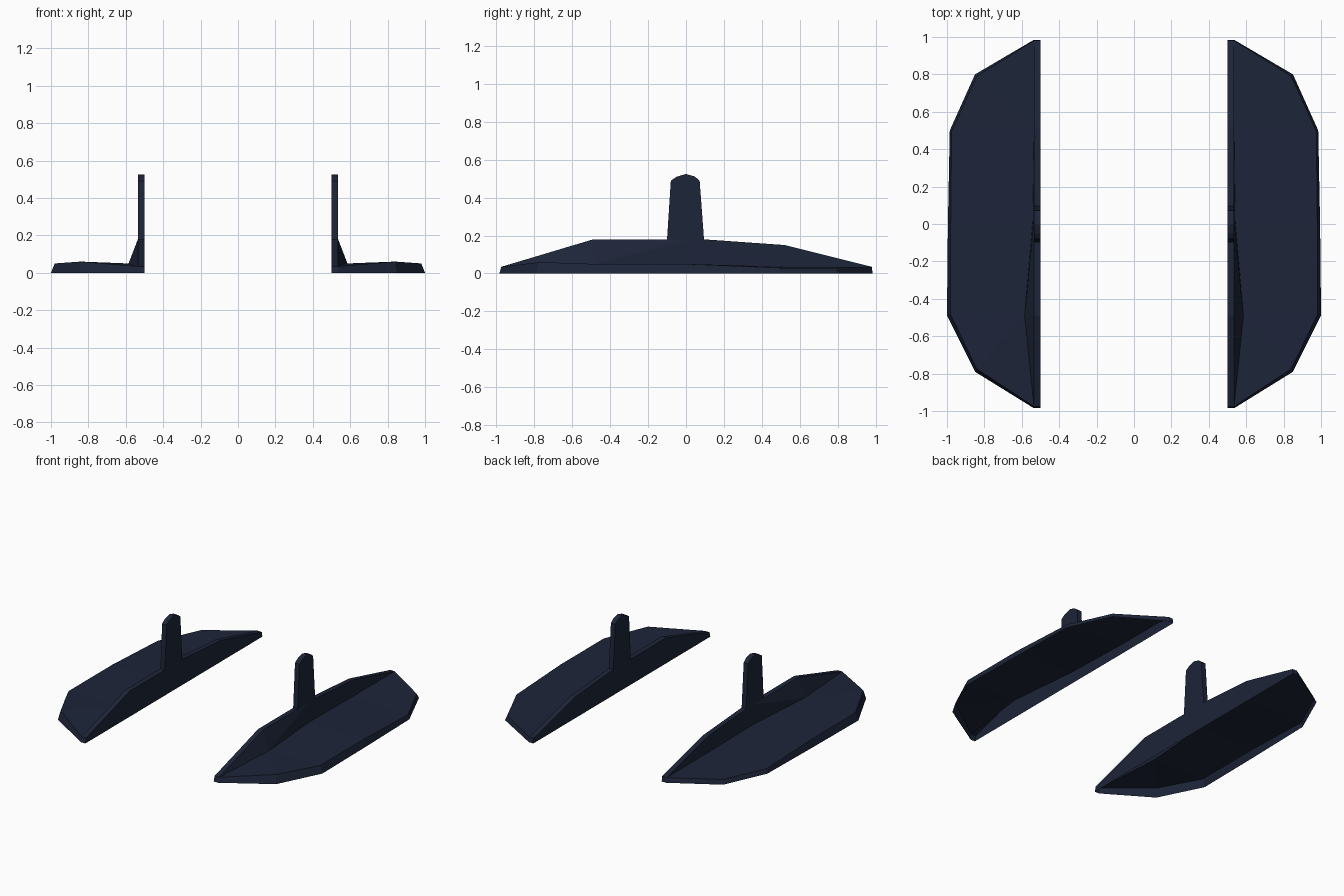
import bpy, bmesh

if "Cube" in bpy.data.objects:
    bpy.data.objects.remove(bpy.data.objects["Cube"])

NAVY = bpy.data.materials.new("dark_navy")
NAVY.diffuse_color = (0.012, 0.018, 0.04, 1)
NAVY.use_nodes = True
NAVY.node_tree.nodes["Principled BSDF"].inputs["Base Color"].default_value = NAVY.diffuse_color
IN, OUT = 0.50, 0.535   # inner and outer side of the upright web

# plate rim: bottom (x, y), top (x, y, z), front to back
RIM = [((OUT, -.985), (OUT, -.975, .035)),
       ((.85, -.79), (.84, -.775, .06)),
       ((1.0, -.49), (.98, -.485, .05)),
       ((.995, 0), (.98, 0, .05)),
       ((.985, .50), (.975, .495, .03)),
       ((.85, .80), (.84, .79, .03)),
       ((OUT, .985), (OUT, .98, .035))]
# top edge of the web (y, z), front to back
RIDGE = [(-.975, .035), (-.49, .18), (-.10, .18), (.02, .18),
         (.095, .18), (.52, .15), (.98, .035)]
# rounded upright tab (y, z)
TAB = [(-.10, .18), (-.08, .49), (-.05, .51), (0, .525),
       (.045, .512), (.072, .49), (.095, .18)]


def make_object(name, build, side):
    bm = bmesh.new()
    build(bm)
    for v in bm.verts:
        v.co.x *= side
    bmesh.ops.remove_doubles(bm, verts=bm.verts, dist=.0005)
    bmesh.ops.recalc_face_normals(bm, faces=bm.faces)
    mesh = bpy.data.meshes.new(name)
    bm.to_mesh(mesh)
    bm.free()
    mesh.materials.append(NAVY)
    bpy.context.collection.objects.link(bpy.data.objects.new(name, mesh))


def face(bm, *pts):
    bm.faces.new([bm.verts.new(p) for p in pts])


def shell(bm):
    low = [(x, y, 0) for (x, y), _ in RIM]
    top = [t for _, t in RIM]
    # drafted rim
    for i in range(len(RIM) - 1):
        face(bm, low[i], low[i + 1], top[i + 1], top[i])
    # thin top deck, meeting the web along a crease
    knee, mid, rear = (.585, -.49, .05), (.541, .02, .045), (OUT, .52, .035)
    face(bm, top[0], top[1], knee)
    face(bm, top[1], top[2], knee)
    face(bm, top[2], top[3], mid, knee)
    face(bm, top[3], top[4], rear, mid)
    face(bm, top[4], top[5], rear)
    face(bm, top[5], top[6], rear)
    # sloping gusset at the front, plain web wall at the back
    r = [(OUT, y, z) for y, z in RIDGE]
    face(bm, r[0], knee, r[1])
    face(bm, r[1], knee, r[2])
    face(bm, r[2], knee, r[3])
    face(bm, r[3], knee, mid)
    face(bm, r[3], mid, r[4])
    face(bm, r[4], mid, rear)
    face(bm, r[4], rear, r[5])
    face(bm, r[5], rear, r[6])
    # inner wall, end caps and upper edge of the web
    inner = [(IN, y, z) for y, z in RIDGE]
    face(bm, (IN, -.985, 0), *inner, (IN, .985, 0))
    for i in range(len(r) - 1):
        if i not in (2, 3):
            face(bm, r[i], r[i + 1], inner[i + 1], inner[i])
    for i in (0, -1):
        face(bm, low[i], r[i], inner[i], (IN, low[i][1], 0))


def tab(bm):
    a = [(IN, y, z) for y, z in TAB]
    b = [(OUT, y, z) for y, z in TAB]
    face(bm, *a)
    face(bm, *b)
    for i in range(len(TAB) - 1):
        face(bm, a[i], a[i + 1], b[i + 1], b[i])


# mirrored pair
for label, side in (("right", 1), ("left", -1)):
    make_object("foot_shell_" + label, shell, side)
    make_object("upright_tab_" + label, tab, side)
